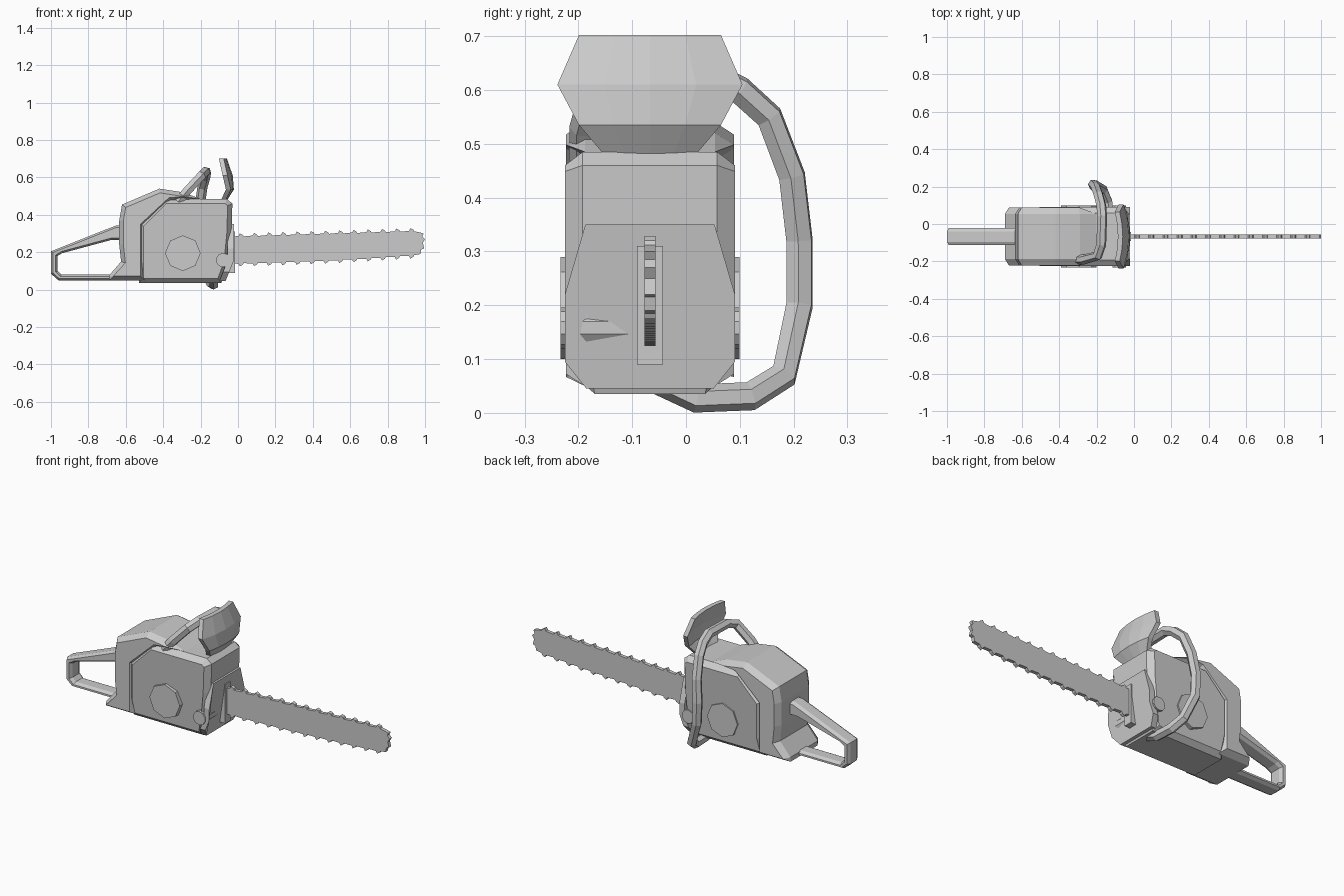
import bpy, bmesh, math
from mathutils import Vector

old = bpy.data.objects.get("Cube")
if old:
    bpy.data.objects.remove(old)

grey = bpy.data.materials.new("light_grey")
grey.use_nodes = True
colour = (0.6, 0.6, 0.6, 1)
grey.diffuse_color = colour
grey.node_tree.nodes["Principled BSDF"].inputs["Base Color"].default_value = colour

MID = -0.067  # y of the machine's centre plane


def finish(name, bm):
    bmesh.ops.recalc_face_normals(bm, faces=bm.faces[:])
    mesh = bpy.data.meshes.new(name)
    bm.to_mesh(mesh)
    bm.free()
    mesh.materials.append(grey)
    obj = bpy.data.objects.new(name, mesh)
    bpy.context.collection.objects.link(obj)
    return obj


def prism(name, points, lo, hi, axis="y", inset=0, rise=0, adjust=None):
    """Extrude an outline along an axis, with optional chamfered caps."""
    bm = bmesh.new()
    k = 1 if axis == "y" else 0

    def place(p, d):
        return (p[0], d, p[1]) if axis == "y" else (d, p[0], p[1])

    rings = [[bm.verts.new(place(p, d)) for p in points] for d in (lo + rise, hi - rise)]
    caps = [bm.faces.new(r) for r in rings]
    n = len(points)
    for i in range(n):
        j = (i + 1) % n
        bm.faces.new((rings[0][i], rings[0][j], rings[1][j], rings[1][i]))
    bmesh.ops.recalc_face_normals(bm, faces=bm.faces[:])
    if inset:
        for cap, d in zip(caps, (lo, hi)):
            bmesh.ops.inset_region(bm, faces=[cap], thickness=inset, use_even_offset=True)
            for v in cap.verts:
                v.co[k] = d
    if adjust:
        for v in bm.verts:
            adjust(v.co)
    return finish(name, bm)


def disc(cx, cz, r, n):
    return [(cx + r * math.sin(i * math.tau / n), cz + r * math.cos(i * math.tau / n))
            for i in range(n)]


# Engine housing at the rear, flared at its foot
prism("rear_housing",
      [(-0.69, 0.05), (-0.69, 0.075), (-0.625, 0.15), (-0.635, 0.24), (-0.635, 0.37),
       (-0.62, 0.455), (-0.42, 0.54), (-0.29, 0.52), (-0.2, 0.485), (-0.36, 0.47),
       (-0.5, 0.34), (-0.5, 0.05)],
      MID - 0.156, MID + 0.156, inset=0.022, rise=0.035)


# Front casing, narrower under its lower edge
def taper_foot(co):
    if co.z < 0.1:
        co.y = MID + (co.y - MID) * 0.82


prism("front_casing",
      [(-0.53, 0.035), (-0.53, 0.145), (-0.53, 0.35), (-0.395, 0.485), (-0.06, 0.485),
       (-0.03, 0.46), (-0.035, 0.3), (-0.05, 0.145), (-0.09, 0.035)],
      MID - 0.158, MID + 0.158, inset=0.025, rise=0.033, adjust=taper_foot)

# Round covers and bolts on both sides
prism("side_cover", disc(-0.295, 0.195, 0.095, 8), MID - 0.166, MID + 0.166)
prism("side_bolt", disc(-0.08, 0.158, 0.038, 10), MID - 0.166, MID + 0.166)


# Front plate, bent backwards at the bottom
def bend_back(co):
    if co.z < 0.15:
        co.x -= (0.157 - co.z) * 0.4


half = [(0.12, 0.35), (0.158, 0.22), (0.158, 0.157), (0.158, 0.095), (0.118, 0.045)]
prism("front_plate",
      [(MID + y, z) for y, z in half] + [(MID - y, z) for y, z in reversed(half)],
      -0.055, -0.022, axis="x", adjust=bend_back)

# Bar mount
prism("bar_mount", [(MID - 0.024, 0.09), (MID + 0.024, 0.09),
                    (MID + 0.024, 0.31), (MID - 0.024, 0.31)], -0.06, -0.016, axis="x")

# Guide bar with its row of hooked teeth
TEETH, START, STEP = 13, -0.04, 0.076


def top(x):
    return 0.284 + 0.03 * x


def bottom(x):
    return 0.141 + 0.018 * x + 0.03 * x * x


upper, lower = [], []
for i in range(TEETH):
    x = START + i * STEP
    for dx, h in ((0, 0), (0.042, 0.003), (0.05, 0.017), (0.066, 0.008), (0.07, 0)):
        upper.append((x + dx, top(x + dx) + h))
        lower.append((x + dx, bottom(x + dx) - h))
tip = [(0.975, 0.305), (0.993, 0.3), (0.985, 0.285), (1.0, 0.27), (0.988, 0.25),
       (0.996, 0.22), (0.98, 0.215), (0.975, 0.19)]
prism("guide_bar", upper + tip + lower[::-1], MID - 0.01, MID + 0.01)

# Rear grip, an open loop joined to the housing
prism("rear_grip",
      [(-0.6, 0.345), (-0.655, 0.342), (-1.0, 0.205), (-1.0, 0.085), (-0.96, 0.05),
       (-0.6, 0.05), (-0.6, 0.08), (-0.945, 0.08), (-0.965, 0.1), (-0.965, 0.18),
       (-0.94, 0.195), (-0.68, 0.265), (-0.6, 0.265)],
      MID - 0.046, MID + 0.046, inset=0.01, rise=0.018)

# Wrap-around front handle
path = [(-0.32, -0.19, 0.47), (-0.27, -0.19, 0.53), (-0.195, -0.17, 0.61),
        (-0.175, -0.11, 0.63), (-0.17, 0.04, 0.63), (-0.175, 0.1, 0.6),
        (-0.19, 0.155, 0.55), (-0.205, 0.197, 0.44), (-0.22, 0.211, 0.32),
        (-0.215, 0.211, 0.2), (-0.165, 0.182, 0.07), (-0.14, 0.12, 0.031),
        (-0.13, 0.02, 0.027), (-0.13, -0.06, 0.065)]
curve = bpy.data.curves.new("front_handle", "CURVE")
curve.dimensions = "3D"
curve.bevel_depth = 0.027
curve.bevel_resolution = 1
curve.use_fill_caps = True
spline = curve.splines.new("POLY")
spline.points.add(len(path) - 1)
for point, p in zip(spline.points, path):
    point.co = (*p, 1)
spline.use_smooth = False
curve.materials.append(grey)
bpy.context.collection.objects.link(bpy.data.objects.new("front_handle", curve))

# Hand guard: curved shield, swept back at the sides
bm = bmesh.new()
rows = [(0.702, 0.132, -0.06), (0.61, 0.172, -0.028), (0.535, 0.132, -0.022),
        (0.476, 0.082, -0.06)]
cols = (-1, -0.5, 0, 0.5, 1)
grid = [[bm.verts.new((x - 0.028 * (c * w / 0.172) ** 2, MID + c * w, z)) for c in cols]
        for z, w, x in rows]
for a, b in zip(grid, grid[1:]):
    for i in range(len(cols) - 1):
        bm.faces.new((a[i], b[i], b[i + 1], a[i + 1]))
front = bm.faces[:]
back = bmesh.ops.extrude_face_region(bm, geom=front, use_keep_orig=True)["geom"]
for v in back:
    if isinstance(v, bmesh.types.BMVert):
        v.co += Vector((-0.026, 0, 0))
finish("hand_guard", bm)
